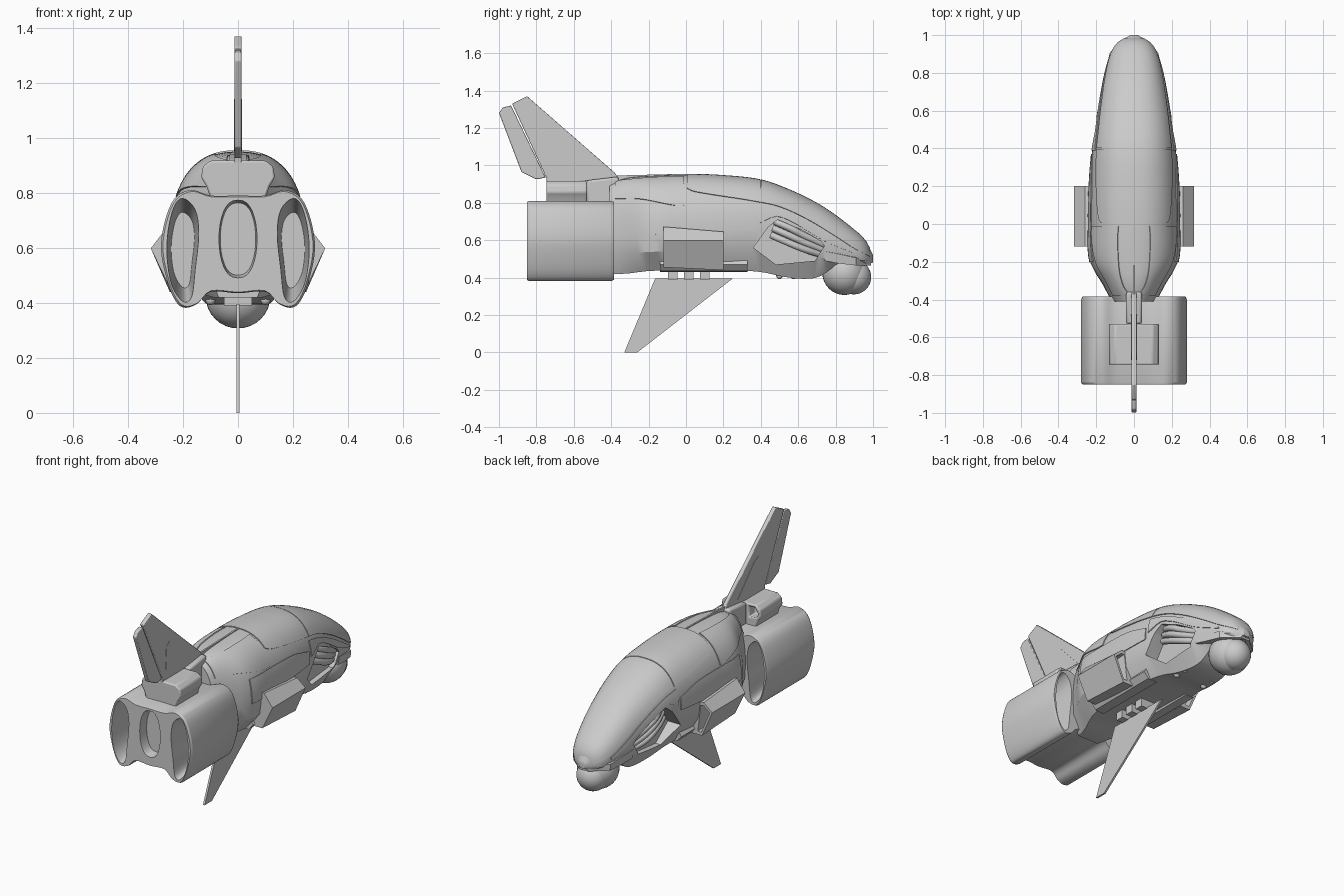
import bpy, bmesh, math
from math import sin, cos, pi

if "Cube" in bpy.data.objects:
    bpy.data.objects.remove(bpy.data.objects["Cube"])


def loft(name, rings, closed=True):
    """Skin rings of points; closed rings get end caps."""
    bm = bmesh.new()
    vs = [[bm.verts.new(p) for p in r] for r in rings]
    n = len(rings[0])
    for a, b in zip(vs, vs[1:]):
        for j in range(n if closed else n - 1):
            k = (j + 1) % n
            bm.faces.new((a[j], a[k], b[k], b[j]))
    if closed:
        bm.faces.new(vs[0])
        bm.faces.new(vs[-1])
    bmesh.ops.recalc_face_normals(bm, faces=bm.faces)
    me = bpy.data.meshes.new(name)
    bm.to_mesh(me)
    bm.free()
    ob = bpy.data.objects.new(name, me)
    bpy.context.collection.objects.link(ob)
    return ob


def prism_x(name, yz, x0, x1):
    return loft(name, [[(x, y, z) for y, z in yz] for x in (x0, x1)])


def prism_y(name, xz, y0, y1, scale=1.0):
    cx = sum(p[0] for p in xz) / len(xz)
    cz = sum(p[1] for p in xz) / len(xz)
    return loft(name, [[(cx + (x - cx) * s, y, cz + (z - cz) * s) for x, z in xz]
                       for y, s in ((y0, 1), (y1, scale))])


def mirror(ob):
    ob.modifiers.new("mirror", 'MIRROR')
    return ob


def bevel(ob, w, seg=2):
    m = ob.modifiers.new("bevel", 'BEVEL')
    m.width, m.segments = w, seg
    return ob


def cut(ob, cutter):
    m = ob.modifiers.new("cut", 'BOOLEAN')
    m.operation, m.solver, m.object = 'DIFFERENCE', 'EXACT', cutter
    bpy.context.view_layer.objects.active = ob
    bpy.ops.object.modifier_apply(modifier=m.name)
    bpy.data.objects.remove(cutter)


def spline(pts, sub=4):
    """Closed Catmull-Rom through 2D points."""
    out, n = [], len(pts)
    for i in range(n):
        a, b, c, d = (pts[(i + k) % n] for k in (-1, 0, 1, 2))
        for j in range(sub):
            t = j / sub
            out.append(tuple(0.5 * (2 * b[k] + (c[k] - a[k]) * t
                       + (2 * a[k] - 5 * b[k] + 4 * c[k] - d[k]) * t * t
                       + (3 * b[k] - a[k] - 3 * c[k] + d[k]) * t ** 3) for k in (0, 1)))
    return out


def interp(table, y):
    """Smooth interpolation of table rows keyed by y."""
    n = len(table)
    y = min(max(y, table[0][0]), table[-1][0])
    i = max(k for k in range(n - 1) if table[k][0] <= y)
    h = table[i + 1][0] - table[i][0]
    t = (y - table[i][0]) / h

    def slope(j, k):
        a, b = table[max(j - 1, 0)], table[min(j + 1, n - 1)]
        return (b[k] - a[k]) / (b[0] - a[0]) * h
    return [(2*t**3 - 3*t*t + 1) * table[i][k] + (t**3 - 2*t*t + t) * slope(i, k)
            + (3*t*t - 2*t**3) * table[i+1][k] + (t**3 - t*t) * slope(i + 1, k)
            for k in range(1, len(table[0]))]


# hull stations: y, top z, belt z, bottom z, belt half width, bottom half width
HULL = [(-.41, .90, .62, .42, .12, .07), (-.33, .93, .62, .42, .16, .09),
        (-.20, .943, .62, .435, .232, .14), (0, .95, .63, .44, .24, .165),
        (.2, .943, .64, .44, .236, .165), (.4, .92, .65, .43, .22, .145),
        (.55, .868, .63, .40, .20, .12), (.70, .795, .59, .40, .172, .10),
        (.80, .73, .55, .46, .152, .09), (.90, .652, .52, .47, .122, .08),
        (.96, .595, .505, .472, .085, .06), (1.0, .52, .50, .48, .02, .015)]
N = 2.4


def upper(y, t, off=0.0):
    zt, zw, zb, w, wb = interp(HULL, y)
    h = zt - zw
    x = w * math.copysign(abs(sin(t)) ** (2 / N), sin(t))
    z = zw + h * max(cos(t), 0) ** (2 / N)
    nx, nz = x / w ** 2, (z - zw) / h ** 2
    ln = math.hypot(nx, nz) or 1
    return (x + off * nx / ln, y, z + off * nz / ln)


def angle_at(y, z):
    zt, zw = interp(HULL, y)[:2]
    return math.acos(min(max((z - zw) / (zt - zw), 0), 1) ** (N / 2))


def hull_ring(y):
    zt, zw, zb, w, wb = interp(HULL, y)
    r = [upper(y, -pi / 2 + pi * i / 28) for i in range(29)]
    low = [(w * .96, zw - (zw - zb) * .45), (wb, zb)]
    return r + [(x, y, z) for x, z in low] + [(-x, y, z) for x, z in low[::-1]]


def patch(name, y0, y1, lo, hi=None, off=.005, n=16, m=20):
    """Raised panel on the upper hull; without hi it spans both sides."""
    rows = []
    for i in [0] + list(range(n + 1)) + [n]:
        y = y0 + (y1 - y0) * i / n
        b = angle_at(y, interp(lo, y)[0])
        a = angle_at(y, interp(hi, y)[0]) if hi else -b
        edge = len(rows) in (0, n + 2)
        rows.append([upper(y, a + (b - a) * j / m, -.004 if edge or k in (0, m + 2) else off)
                     for k, j in enumerate([0] + list(range(m + 1)) + [m])])
    return loft(name, rows, False)


# fuselage with recessed cheek pockets
hull = loft("hull", [hull_ring(-.41 + 1.41 * sin(pi / 2 * i / 44)) for i in range(45)])
pocket = [(.36, .56), (.44, .67), (.49, .71), (.62, .655), (.72, .595), (.74, .57), (.69, .49), (.48, .47)]
for s in (-1, 1):
    cut(hull, prism_x("pocket_cutter", pocket, s * .13, s * .4))

# canopy glass in two parts, flank, cheek and rear shoulder panels
edge = [(0, .88), (.04, .86), (.35, .81), (.5, .778), (.65, .71), (.8, .62), (.9, .555), (1, .505)]
patch("canopy_rear", .005, .397, edge)
patch("canopy_front", .402, .985, edge, n=28)
mirror(patch("flank_panel", -.2, .37, [(-.2, .63), (.37, .655)], [(-.2, .775), (.2, .77), (.37, .73)]))
mirror(patch("cheek_panel", .39, .9, [(.39, .69), (.5, .725), (.75, .59), (.9, .53)],
             [(.39, .785), (.5, .758), (.65, .69), (.8, .60), (.9, .54)]))
mirror(patch("shoulder_panel", -.38, -.01, [(-.38, .82), (-.25, .82), (-.06, .785), (-.01, .785)],
             [(-.38, .915), (-.2, .932), (-.01, .94)]))
# pointed brow strips over the chin ball
mirror(loft("brow_strip", [[(.12, .74, .49), (.160, .74, .49), (.164, .74, .54), (.12, .74, .55)],
                           [(.10, .82, .475), (.146, .82, .475), (.15, .82, .525), (.10, .82, .54)],
                           [(.07, .91, .465), (.124, .91, .465), (.127, .91, .505), (.07, .91, .52)],
                           [(0, .99, .465), (.03, .99, .465), (.03, .99, .49), (0, .99, .5)]]))


# curved cheek ducts
def tube(name, pts, r):
    cu = bpy.data.curves.new(name, 'CURVE')
    cu.dimensions, cu.bevel_depth, cu.bevel_resolution, cu.use_fill_caps = '3D', r, 3, True
    sp = cu.splines.new('BEZIER')
    sp.bezier_points.add(len(pts) - 1)
    for b, p in zip(sp.bezier_points, pts):
        b.co = p
        b.handle_left_type = b.handle_right_type = 'AUTO'
    ob = bpy.data.objects.new(name, cu)
    bpy.context.collection.objects.link(ob)
    return ob


for i in range(3):
    d = .036 * i
    mirror(tube("cheek_duct", [(.162, .475 - d * .3, .70 - d), (.18 - d * .1, .55 - d * .3, .667 - d),
                               (.165, .63, .625 - d), (.132, .735 - d * .3, .577 - d * .7)], .019))

# engine block: double nacelle outline with tapered nozzles and intakes
half = [(.1, .79), (.17, .81), (.23, .78), (.265, .7), (.28, .6), (.263, .5),
        (.235, .42), (.2, .383), (.15, .395), (.1, .44)]
outline = spline([(0, .79)] + half + [(0, .435)] + [(-x, z) for x, z in half[::-1]])
engine = loft("engine_block", [[(x * s, y, .6 + (z - .6) * s) for x, z in outline]
              for y, s in ((-.85, .975), (-.838, 1), (-.40, 1), (-.385, .975))])
nozzle = spline([(.2, .782), (.233, .75), (.255, .66), (.258, .56), (.24, .46), (.2, .402),
                 (.168, .42), (.155, .52), (.142, .65), (.155, .74)])
for s in (-1, 1):
    pts = [(s * x, z) for x, z in nozzle]
    cut(engine, prism_y("nozzle_cutter", pts, -.86, -.62, .72))
    cut(engine, prism_y("intake_cutter", pts, -.37, -.56, .78))
oval = [(.07 * math.copysign(abs(cos(a)) ** .8, cos(a)), .632 + .143 * sin(a))
        for a in (2 * pi * i / 32 for i in range(32))]
cut(engine, prism_y("centre_cutter", oval, -.86, -.79, .92))

# dorsal pod with small intakes and its spine fairing
pod = prism_y("dorsal_pod", [(-.10, .917), (.10, .917), (.128, .895), (.134, .855), (.115, .825), (.10, .78),
                             (-.10, .78), (-.115, .825), (-.134, .855), (-.128, .895)], -.745, -.53)
for s in (-1, 1):
    cut(pod, prism_y("pod_cutter", [(s * .055, .835), (s * .1, .84), (s * .115, .865), (s * .095, .9),
                                    (s * .055, .9)], -.52, -.59))
bevel(pod, .008)
bevel(prism_x("dorsal_fairing", [(-.53, .79), (-.53, .92), (-.36, .94), (-.36, .79)], -.042, .042), .012)
prism_x("spine_ridge", [(-.40, .9), (-.40, .945), (-.2, .95), (0, .955), (0, .9)], -.005, .005)

# tail fin, rudder and ventral fin
bevel(prism_x("tail_fin", [(-.36, .93), (-.38, .96), (-.85, 1.37), (-.93, 1.33), (-.745, .93), (-.745, .90)],
              -.013, .013), .004)
prism_x("tail_fin_inset", [(-.72, .96), (-.71, 1.12), (-.68, 1.14), (-.64, 1.12), (-.48, .95)], -.015, .015)
bevel(prism_x("rudder", [(-.935, 1.32), (-.98, 1.31), (-1, 1.28), (-.88, .965), (-.80, .925), (-.75, .935)],
              -.012, .012), .004)
prism_x("ventral_fin", [(.25, .395), (-.165, .395), (-.33, 0), (-.26, 0)], -.006, .006)
for y in (-.07, .015, .1):
    prism_x("fin_mount", [(y - .025, .39), (y + .025, .39), (y + .025, .46), (y - .025, .46)], -.05, .05)

# side pods, hollow at the nose end, on low rails
side = loft("side_pod", [[(.2, y, t), (.26, y, t), (.317, y, .598), (.248, y, b), (.18, y, b)]
                         for y, t, b in ((-.12, .672, .455), (.2, .645, .44))])
cut(side, prism_y("side_pod_cutter", [(.24, .625), (.26, .625), (.299, .592), (.243, .46), (.22, .46)],
                  .21, .06, .9))
mirror(side)
mirror(prism_y("belly_rail", [(.1, .45), (.18, .5), (.2, .47), (.17, .435), (.11, .43)], -.14, .33))


# chin sensor balls and gun muzzles
def ball(name, loc, r):
    bpy.ops.mesh.primitive_uv_sphere_add(segments=32, ring_count=16, radius=r, location=loc)
    bpy.context.object.name = name


ball("chin_ball", (0, .847, .425), .118)
ball("sensor_ball", (0, .897, .403), .093)
for s in (-1, 1):
    for y in (.5, .575):
        ball("muzzle", (s * .1, y, .41), .018)

# smooth shading with crisp edges
bpy.ops.object.select_all(action='DESELECT')
for ob in bpy.data.objects:
    if ob.type == 'MESH':
        ob.select_set(True)
        bpy.context.view_layer.objects.active = ob
bpy.ops.object.shade_smooth_by_angle(angle=math.radians(30))
